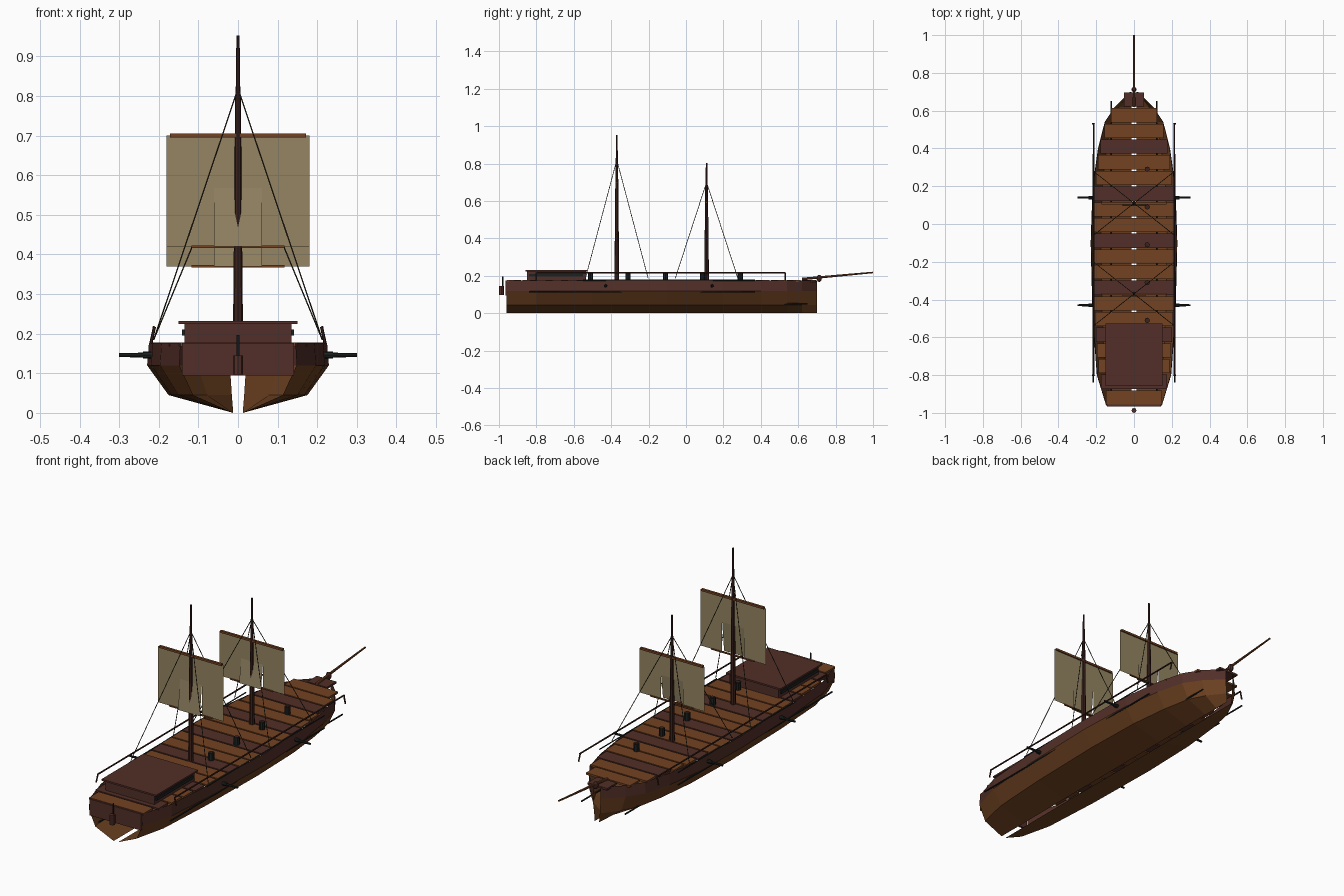
import bpy, bmesh, math
from mathutils import Vector

if "Cube" in bpy.data.objects:
    bpy.data.objects.remove(bpy.data.objects["Cube"])


def mat(name, rgb):
    m = bpy.data.materials.new(name)
    m.diffuse_color = (*rgb, 1)
    m.use_nodes = True
    m.node_tree.nodes["Principled BSDF"].inputs["Base Color"].default_value = m.diffuse_color
    return m


RED = mat("red_brown_wood", (0.085, 0.028, 0.021))
WOOD = mat("warm_wood", (0.17, 0.055, 0.016))
HULL = mat("hull_wood", (0.145, 0.05, 0.014))
MAST = mat("dark_mast_wood", (0.045, 0.016, 0.012))
IRON = mat("dark_iron", (0.012, 0.016, 0.014))
ROPE = mat("rope", (0.035, 0.028, 0.014))
SAIL = mat("sail_cloth", (0.30, 0.235, 0.125))


def finish(name, bm, *mats):
    me = bpy.data.meshes.new(name)
    bm.to_mesh(me)
    bm.free()
    ob = bpy.data.objects.new(name, me)
    for m in mats:
        me.materials.append(m)
    bpy.context.collection.objects.link(ob)
    return ob


def box(name, lo, hi, m):
    bm = bmesh.new()
    bmesh.ops.create_cube(bm, size=1)
    lo, hi = Vector(lo), Vector(hi)
    for v in bm.verts:
        v.co = (lo + hi) / 2 + v.co * (hi - lo)
    return finish(name, bm, m)


def rod(name, a, b, r1, r2, m, sides=8):
    a, b = Vector(a), Vector(b)
    bm = bmesh.new()
    bmesh.ops.create_cone(bm, cap_ends=True, segments=sides, radius1=r1, radius2=r2,
                          depth=(b - a).length)
    rot = (b - a).to_track_quat('Z', 'Y')
    for v in bm.verts:
        v.co = rot @ v.co + (a + b) / 2
    return finish(name, bm, m)


# half width of the hull at the gunwale, along y
STATIONS = [(-0.96, 0.145), (-0.8, 0.193), (-0.5, 0.215), (-0.1, 0.225), (0.2, 0.215),
            (0.4, 0.187), (0.54, 0.152), (0.62, 0.1), (0.70, 0.02)]


def half_width(y):
    for (y0, w0), (y1, w1) in zip(STATIONS, STATIONS[1:]):
        if y <= y1:
            return w0 + (w1 - w0) * (y - y0) / (y1 - y0)
    return STATIONS[-1][1]


# hull shell: two open halves with a slot along the keel
bm = bmesh.new()
for s in (-1, 1):
    rows = [[bm.verts.new((s * x, y, z)) for x, z in
             ((0.012, 0), (0.78 * w, 0.045), (1.02 * w, 0.12), (w, 0.176))]
            for y, w in STATIONS]
    for r0, r1 in zip(rows, rows[1:]):
        for k in range(3):
            quad = [r0[k], r1[k], r1[k + 1], r0[k + 1]]
            f = bm.faces.new(quad if s > 0 else quad[::-1])
            f.material_index = 1 if k == 2 else 0
finish("hull", bm, HULL, RED)

# transom plate
box("transom", (-0.142, -0.965, 0.095), (0.142, -0.955, 0.176), RED)

# deck planks, every third one dark
for i in range(20):
    y = -0.96 + 0.083 * (i + 0.5)
    w = half_width(y) - 0.008
    box("deck_plank", (-w, y - 0.0375, 0.168), (w, y + 0.0375, 0.178),
        RED if i % 3 == 1 else WOOD)

# stern cabin with roof and side windows
box("cabin", (-0.135, -0.85, 0.176), (0.135, -0.535, 0.225), RED)
box("cabin_roof", (-0.15, -0.858, 0.224), (0.15, -0.528, 0.232), RED)

# rudder and its post
rod("rudder", (0, -0.987, 0.097), (0, -0.987, 0.145), 0.013, 0.013, RED)
rod("rudder_post", (0, -0.98, 0.13), (0, -0.98, 0.197), 0.004, 0.004, IRON, 6)

# bowsprit and figurehead
rod("bowsprit", (0, 0.62, 0.183), (0, 1.0, 0.218), 0.007, 0.004, WOOD)
bm = bmesh.new()
bmesh.ops.create_uvsphere(bm, u_segments=8, v_segments=6, radius=0.014)
for v in bm.verts:
    v.co = Vector((v.co.x, v.co.y, v.co.z * 1.4)) + Vector((0, 0.712, 0.186))
finish("figurehead", bm, RED)

# side fittings
for s in (-1, 1):
    box("cabin_window", (s * 0.1345, -0.84, 0.195), (s * 0.141, -0.55, 0.21), IRON)
    rod("rail", (s * 0.213, -0.8, 0.216), (s * 0.213, 0.53, 0.216), 0.004, 0.004, MAST, 6)
    for y in (-0.8, 0.53):
        rod("rail_post", (s * 0.22, y, 0.176), (s * 0.211, y, 0.217), 0.004, 0.004, MAST, 6)
    rod("upper_wale", (s * 0.216, -0.84, 0.115), (s * 0.216, 0.37, 0.115), 0.004, 0.004, IRON, 6)
    rod("gunwale_strip", (s * 0.216, -0.55, 0.176), (s * 0.216, 0.37, 0.176), 0.003, 0.003, IRON, 6)
    rod("lower_wale", (s * 0.12, -0.92, 0.05), (s * 0.12, 0.65, 0.05), 0.004, 0.004, IRON, 6)
    for y in (-0.43, 0.14):
        rod("cannon", (s * 0.19, y, 0.146), (s * 0.30, y, 0.146), 0.007, 0.005, IRON)
        rod("cannon_breech", (s * 0.18, y, 0.146), (s * 0.24, y, 0.146), 0.010, 0.009, IRON)

# deck barrels
for k in range(5):
    y = 0.29 - 0.2 * k
    rod("barrel", (0.07, y, 0.176), (0.07, y, 0.215), 0.014, 0.014, IRON)
    rod("barrel_lid", (0.07, y, 0.214), (0.07, y, 0.217), 0.011, 0.011, MAST)


def sail(y, top, bottom):
    # flat cloth whose lower middle panel swings toward the stern
    mid = bottom + 0.53 * (top - bottom)
    bm = bmesh.new()

    def quad(x0, x1, z0, z1, dy=0):
        bm.faces.new([bm.verts.new(p) for p in
                      ((x0, y + dy, z0), (x1, y + dy, z0), (x1, y, z1), (x0, y, z1))])
    quad(-0.18, 0.18, mid, top)
    quad(-0.18, -0.06, bottom, mid)
    quad(0.06, 0.18, bottom, mid)
    quad(-0.06, 0.06, bottom, mid, -0.015)
    finish("sail", bm, SAIL)
    box("upper_yard", (-0.172, y - 0.006, top - 0.005), (0.172, y + 0.006, top + 0.005), WOOD)
    box("lower_yard", (-0.118, y - 0.004, bottom - 0.003), (0.118, y + 0.004, bottom + 0.003), WOOD)


# masts, sails and shrouds
for y, height, hook, top, bottom in ((-0.37, 0.953, 0.82, 0.70, 0.42),
                                     (0.11, 0.803, 0.70, 0.592, 0.37)):
    rod("mast", (0, y, 0.17), (0, y, hook - 0.02), 0.013, 0.007, MAST)
    rod("topmast", (0, y, hook - 0.02), (0, y, height), 0.006, 0.004, MAST)
    sail(y, top, bottom)
    for sx in (-1, 1):
        for sy in (-1, 1):
            rod("shroud", (0, y, hook), (sx * 0.213, y + sy * 0.168, 0.185),
                0.0018, 0.0018, ROPE, 5)
